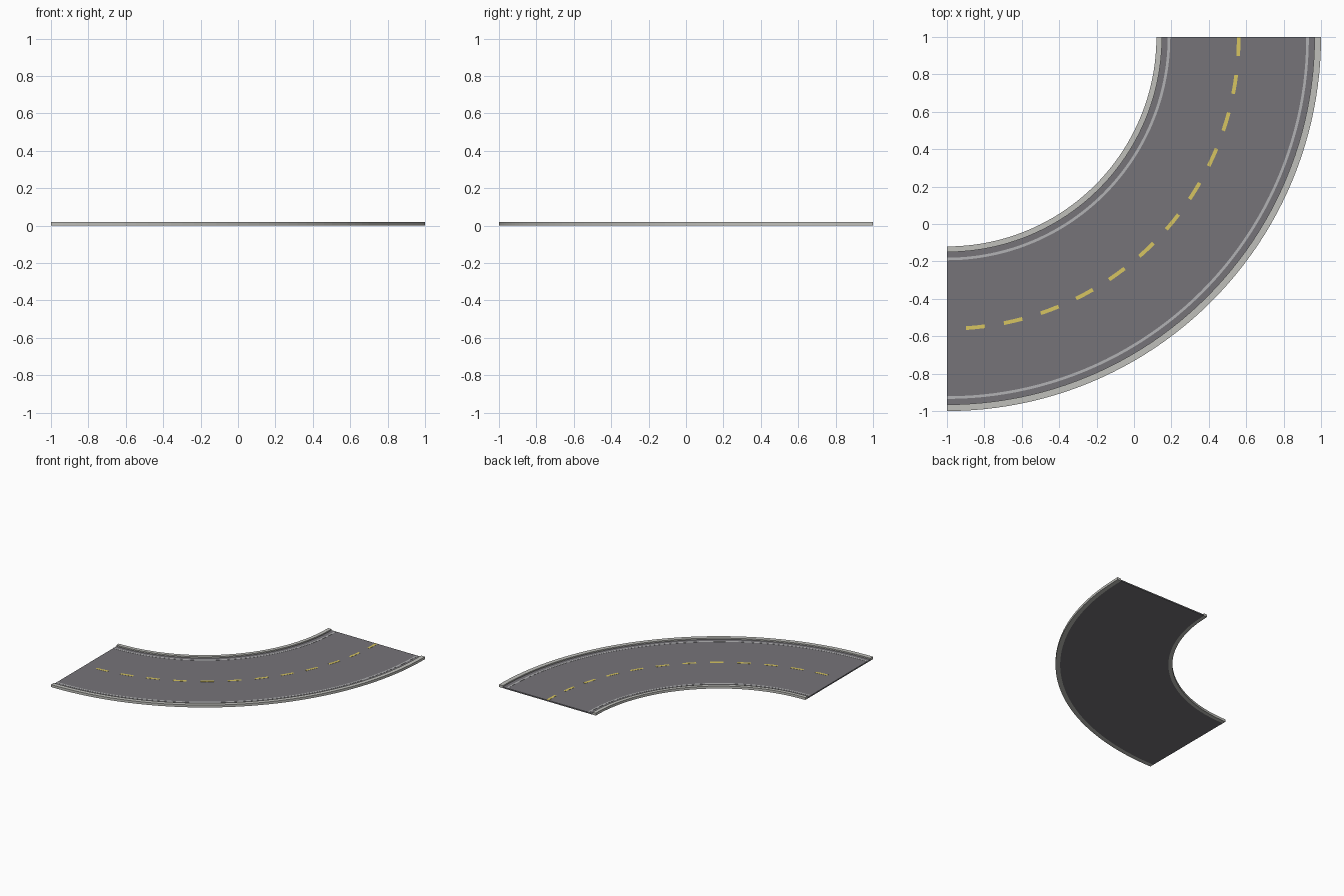
import bpy, bmesh
from math import cos, sin, radians

if "Cube" in bpy.data.objects:
    bpy.data.objects.remove(bpy.data.objects["Cube"])

CX, CY = -1.0, 1.0   # centre of the bend
SEGS = 48


def material(name, rgb):
    m = bpy.data.materials.new(name)
    m.diffuse_color = (*rgb, 1)
    m.use_nodes = True
    m.node_tree.nodes["Principled BSDF"].inputs["Base Color"].default_value = m.diffuse_color
    return m


def add_arc(bm, profile, a0, a1, segs):
    """Sweep a closed (radius, z) profile around the bend centre."""
    rings = []
    for i in range(segs + 1):
        a = radians(a0 + (a1 - a0) * i / segs)
        rings.append([bm.verts.new((CX + r * cos(a), CY - r * sin(a), z)) for r, z in profile])
    n = len(profile)
    for p, q in zip(rings, rings[1:]):
        for j in range(n):
            k = (j + 1) % n
            bm.faces.new((p[j], p[k], q[k], q[j]))
    bm.faces.new(rings[0])
    bm.faces.new(rings[-1])


def make(name, arcs, mat):
    bm = bmesh.new()
    for arc in arcs:
        add_arc(bm, *arc)
    bmesh.ops.recalc_face_normals(bm, faces=bm.faces)
    me = bpy.data.meshes.new(name)
    bm.to_mesh(me)
    bm.free()
    me.materials.append(mat)
    ob = bpy.data.objects.new(name, me)
    bpy.context.collection.objects.link(ob)
    return ob


def box(r0, r1, z0, z1):
    return [(r0, z0), (r1, z0), (r1, z1), (r0, z1)]


asphalt = material("asphalt", (0.18, 0.175, 0.19))
concrete = material("concrete", (0.53, 0.53, 0.50))
white = material("white_paint", (0.45, 0.45, 0.46))
yellow = material("yellow_paint", (0.68, 0.56, 0.12))

TOP = 0.01    # road surface height
PAINT = 0.011

# road slab
make("road", [(box(1.15, 1.965, 0, TOP), 0, 90, SEGS)], asphalt)

# raised kerbs on both sides
for name, r0, r1 in (("inner_kerb", 1.12, 1.15), ("outer_kerb", 1.965, 2.0)):
    make(name, [(box(r0, r1, 0, 0.02), 0, 90, SEGS)], concrete)

# painted edge lines
for name, r in (("inner_edge_line", 1.187), ("outer_edge_line", 1.928)):
    make(name, [(box(r - 0.007, r + 0.007, TOP - 0.002, PAINT), 0, 90, SEGS)], white)

# dashed centre line: twelve dashes, equal gaps
make("centre_dashes",
     [(box(1.55, 1.57, TOP - 0.002, PAINT), 7.5 * i, 7.5 * i + 3.75, 2) for i in range(12)],
     yellow)
